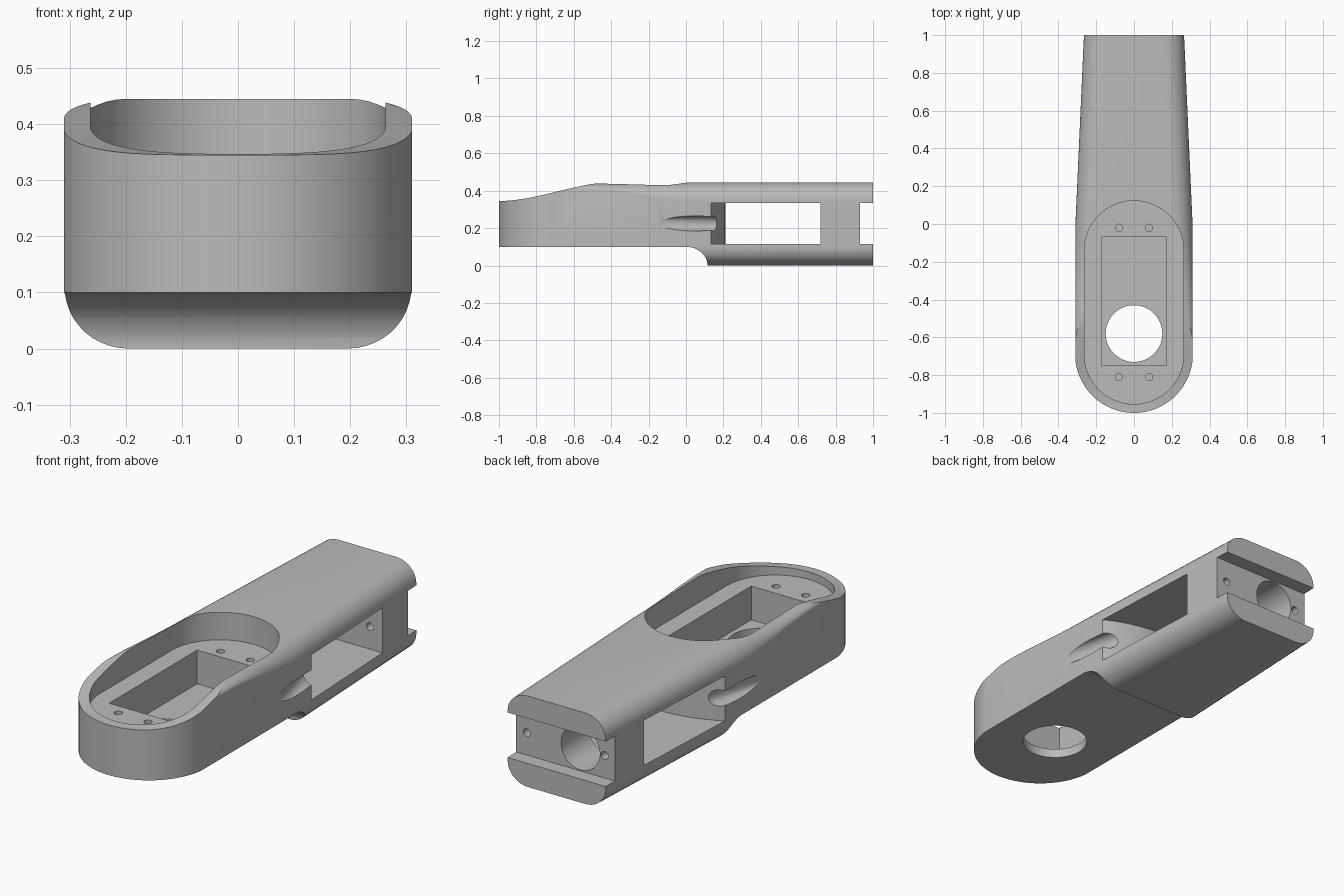
import bpy, bmesh, math
from mathutils import Matrix, Vector

cube = bpy.data.objects.get("Cube")
if cube:
    bpy.data.objects.remove(cube, do_unlink=True)

grey = bpy.data.materials.new("plain grey")
grey.use_nodes = True
grey.diffuse_color = (0.5, 0.5, 0.5, 1)
grey.node_tree.nodes["Principled BSDF"].inputs["Base Color"].default_value = (0.5, 0.5, 0.5, 1)


def make_object(name, bm):
    bmesh.ops.recalc_face_normals(bm, faces=bm.faces)
    mesh = bpy.data.meshes.new(name)
    bm.to_mesh(mesh)
    bm.free()
    mesh.materials.append(grey)
    obj = bpy.data.objects.new(name, mesh)
    bpy.context.collection.objects.link(obj)
    return obj


def loft(name, rings):
    """Skin a list of equal-length rings and cap both ends."""
    bm = bmesh.new()
    loops = [[bm.verts.new(p) for p in ring] for ring in rings]
    n = len(loops[0])
    for a, b in zip(loops, loops[1:]):
        for i in range(n):
            j = (i + 1) % n
            bm.faces.new((a[i], a[j], b[j], b[i]))
    bm.faces.new(loops[0])
    bm.faces.new(loops[-1])
    return make_object(name, bm)


def plan_prism(name, points, low, high):
    return loft(name, [[(x, y, z) for x, y in points] for z in (low, high)])


def side_prism(name, points):
    return loft(name, [[(x, y, z) for y, z in points] for x in (-0.6, 0.6)])


def box(name, x, y, z):
    return plan_prism(name, [(x[0], y[0]), (x[1], y[0]), (x[1], y[1]), (x[0], y[1])], *z)


def rod(name, start, end, radius, sides=32):
    start, end = Vector(start), Vector(end)
    axis = end - start
    bm = bmesh.new()
    place = Matrix.Translation((start + end) / 2) @ axis.to_track_quat('Z', 'Y').to_matrix().to_4x4()
    bmesh.ops.create_cone(bm, cap_ends=True, segments=sides, radius1=radius, radius2=radius,
                          depth=axis.length, matrix=place)
    return make_object(name, bm)


def arc(cx, cy, rx, ry, start, end, steps):
    angles = [math.radians(start + (end - start) * i / steps) for i in range(steps + 1)]
    return [(cx + rx * math.cos(a), cy + ry * math.sin(a)) for a in angles]


def ease(t):
    t = min(max(t, 0), 1)
    return t * t * (3 - 2 * t)


# Arm body: rounded section, tapering to the back, top rounding fading to the front
TOP = 0.445


def section(y):
    w = 0.31 - 0.045 * max(y, 0)
    drop = 0.035 + 0.065 * ease((y + 0.55) / 0.6)
    half = arc(w - 0.11, 0.1, 0.11, 0.1, -90, 0, 10) + arc(w - 0.11, TOP - drop, 0.11, drop, 0, 90, 10)
    ring = half + [(-x, z) for x, z in reversed(half)]
    return [(x, y, z) for x, z in ring]


stations = [-1.05] + [-0.55 + 0.05 * i for i in range(12)] + [1.0]
arm = loft("arm_body", [section(y) for y in stations])


def boolean(cutter, operation='DIFFERENCE'):
    mod = arm.modifiers.new(cutter.name, 'BOOLEAN')
    mod.operation, mod.solver, mod.object = operation, 'EXACT', cutter
    bpy.context.view_layer.objects.active = arm
    bpy.ops.object.modifier_apply(modifier=mod.name)
    bpy.data.objects.remove(cutter, do_unlink=True)


# Round front end
nose = arc(0, -0.688, 0.312, 0.312, 180, 360, 64)
boolean(plan_prism("nose_outline", nose + [(0.5, -0.688), (0.5, 1.2), (-0.5, 1.2), (-0.5, -0.688)],
                   -0.2, 0.7), 'INTERSECT')

# Sloping top of the front
slope = [(-1.2 + 0.8 * i / 40, 0) for i in range(41)]
slope = [(y, 0.345 + 0.101 * ease((y + 1.0) / 0.62)) for y, _ in slope]
boolean(side_prism("top_slope", slope + [(-0.4, 0.7), (-1.2, 0.7)]))

# Raised underside of the front with a curved step
step = arc(0, 0, 0.115, 0.1, 90, 0, 16)
boolean(side_prism("underside_step", [(-1.2, 0.1)] + step + [(0.115, -0.2), (-1.2, -0.2)]))

# Motor pocket: long oval recess, rectangular well, round outlet and screw holes
oval = arc(0, -0.69, 0.263, 0.263, 180, 360, 48) + arc(0, -0.14, 0.263, 0.263, 0, 180, 48)
boolean(plan_prism("oval_recess", oval, 0.31, 0.7))
boolean(box("motor_well", (-0.172, 0.172), (-0.75, -0.07), (0.145, 0.5)))
boolean(rod("outlet", (0, -0.58, -0.1), (0, -0.58, 0.3), 0.15, 64))
for x in (-0.08, 0.08):
    for y in (-0.81, -0.02):
        boolean(rod("pocket_screw_hole", (x, y, 0.2), (x, y, 0.5), 0.019, 24))

# Side window running right through, with a bowed front wall
bow = arc(0, -0.43, 0.64, 0.64, 140, 40, 40)
boolean(plan_prism("side_window", bow + [(0.49, 0.72), (-0.49, 0.72)], 0.115, 0.335))

# Slot across the back end
boolean(box("end_slot", (-0.6, 0.6), (0.93, 1.2), (0.115, 0.335)))

# Shaft bore and screw holes through the end block
boolean(rod("shaft_bore", (-0.08, 0.6, 0.225), (-0.08, 1.1, 0.225), 0.105, 64))
for x in (-0.21, 0.21):
    boolean(rod("block_screw_hole", (x, 0.6, 0.225), (x, 1.1, 0.225), 0.019, 24))

# Cable grooves slanting into the window on both sides
for side in (-1, 1):
    boolean(rod("cable_groove", (side * 0.355, -0.15, 0.225), (side * 0.245, 0.3, 0.225), 0.04))

bpy.ops.object.select_all(action='DESELECT')
arm.select_set(True)
bpy.context.view_layer.objects.active = arm
bpy.ops.object.shade_smooth_by_angle(angle=math.radians(25))
